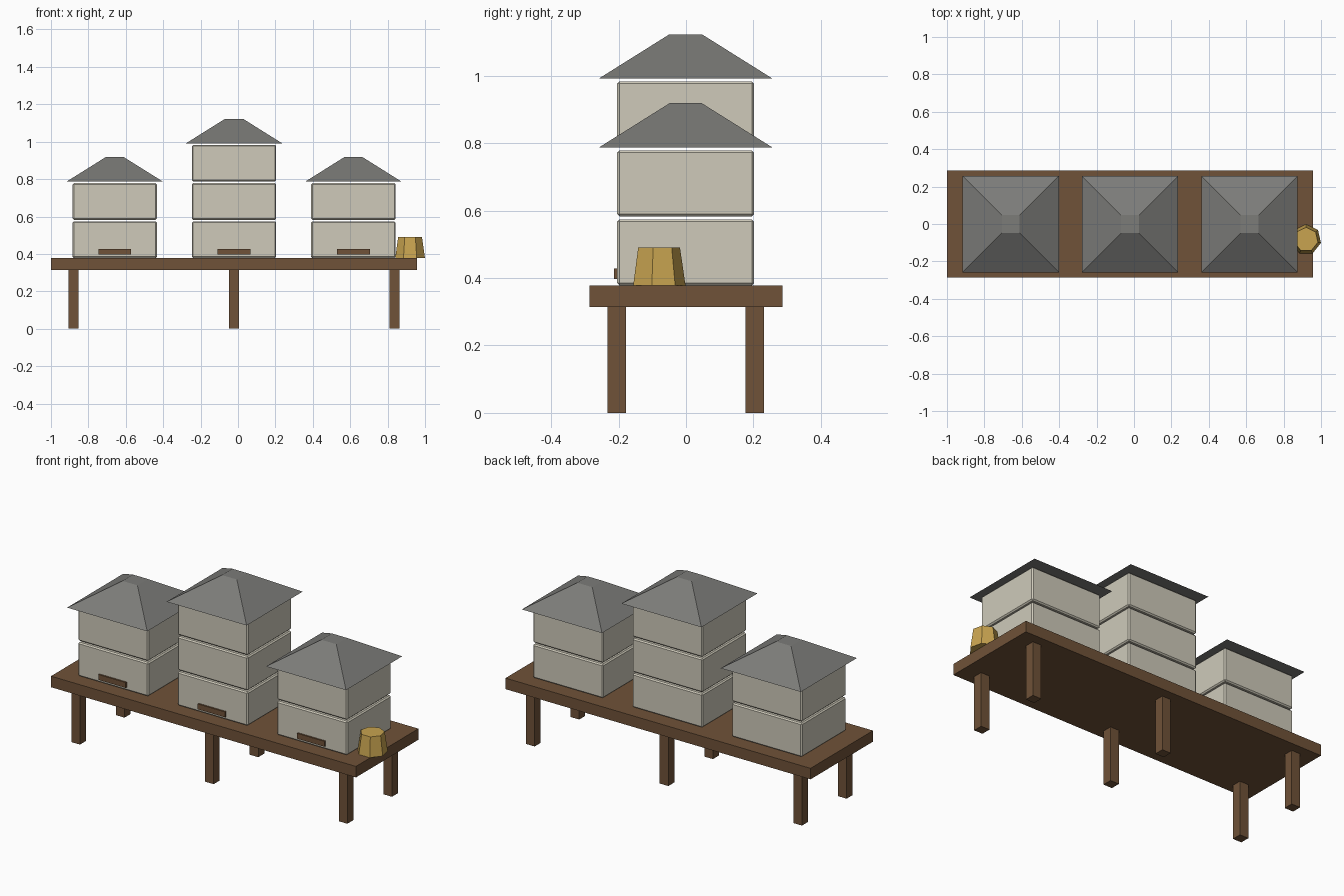
import bpy, math

if "Cube" in bpy.data.objects:
    bpy.data.objects.remove(bpy.data.objects["Cube"])


def material(name, rgb):
    m = bpy.data.materials.new(name)
    m.diffuse_color = (*rgb, 1)
    m.use_nodes = True
    m.node_tree.nodes["Principled BSDF"].inputs["Base Color"].default_value = m.diffuse_color
    return m


wood = material("brown_wood", (0.16, 0.085, 0.04))
cream = material("cream_paint", (0.62, 0.59, 0.49))
slate = material("grey_roofing", (0.2, 0.2, 0.19))
straw = material("golden_straw", (0.58, 0.37, 0.08))


def box(name, centre, size, mat, bevel=0):
    bpy.ops.mesh.primitive_cube_add(size=1, location=centre)
    o = bpy.context.object
    o.name = name
    o.scale = size
    bpy.ops.object.transform_apply(location=False, rotation=False, scale=True)
    o.data.materials.append(mat)
    if bevel:
        b = o.modifiers.new("bevel", "BEVEL")
        b.width = bevel
        b.segments = 1
    return o


def frustum(name, sides, r1, r2, base, height, mat, turn=0):
    x, y, z = base
    bpy.ops.mesh.primitive_cone_add(vertices=sides, radius1=r1, radius2=r2, depth=height,
                                    location=(x, y, z + height / 2), rotation=(0, 0, turn))
    o = bpy.context.object
    o.name = name
    o.data.materials.append(mat)
    return o


MID = -0.021     # centre of the stand in x
TOP = 0.378      # height of the stand top
PITCH = 0.2045   # spacing of stacked hive boxes

# Stand: plank and six legs
box("stand_top", (MID, 0, 0.346), (1.957, 0.573, 0.064), wood)
for i, dx in enumerate((-0.858, 0, 0.858)):
    for side, y in (("front", -0.205), ("back", 0.204)):
        box(f"{side}_leg_{i + 1}", (MID + dx, y, 0.158), (0.055, 0.055, 0.316), wood)

# Hives: stacked boxes, entrance strip and hipped roof
for i, count in enumerate((2, 3, 2)):
    x = MID + (i - 1) * 0.638
    for k in range(count):
        box(f"hive_{i + 1}_box_{k + 1}", (x, -0.001, TOP + 0.098 + k * PITCH),
            (0.451, 0.406, 0.196), cream, 0.007)
    box(f"hive_{i + 1}_entrance", (x, -0.205, 0.412), (0.176, 0.017, 0.031), wood)
    frustum(f"hive_{i + 1}_roof", 4, 0.257 * math.sqrt(2), 0.048 * math.sqrt(2),
            (x, -0.001, TOP + count * PITCH), 0.131, slate, math.pi / 4)

# Straw basket at the right end
frustum("basket", 7, 0.0815, 0.065, (0.92, -0.083, TOP), 0.113, straw)
